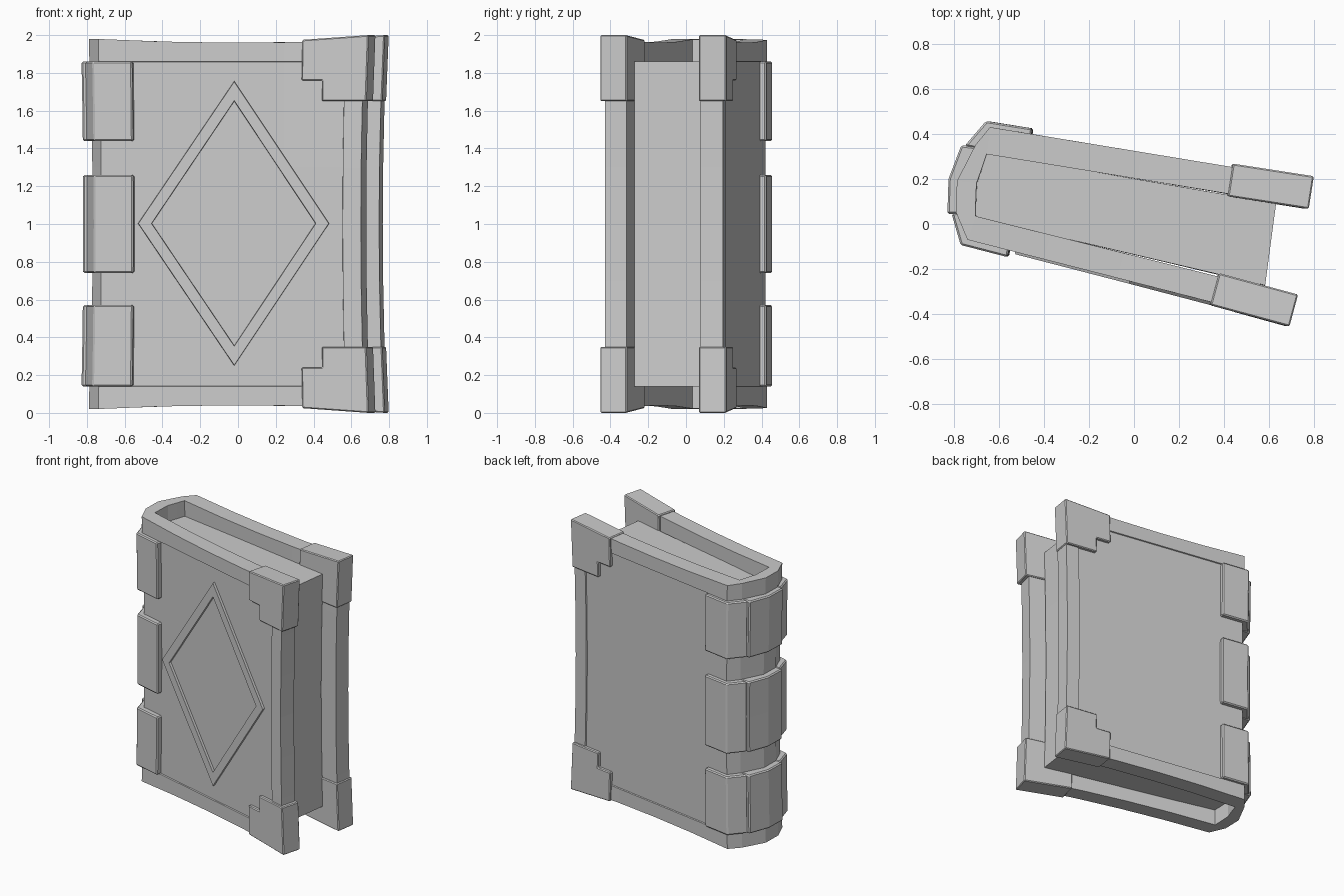
import bpy
import bmesh
from mathutils import Vector

if "Cube" in bpy.data.objects:
    bpy.data.objects.remove(bpy.data.objects["Cube"], do_unlink=True)

grey = bpy.data.materials.new("plain grey")
grey.use_nodes = True
grey.diffuse_color = (0.6, 0.6, 0.6, 1)
grey.node_tree.nodes["Principled BSDF"].inputs["Base Color"].default_value = (0.6, 0.6, 0.6, 1)


def finish(name, bm, bevel=0.0):
    """Flare the shape towards top and bottom, then make the object."""
    for v in bm.verts:
        amount = 0.03 if v.co.x > 0 else 0.015
        v.co.x *= 1 + amount * ((v.co.z - 1) ** 2 - 1)
    bmesh.ops.recalc_face_normals(bm, faces=bm.faces[:])
    mesh = bpy.data.meshes.new(name)
    bm.to_mesh(mesh)
    bm.free()
    mesh.materials.append(grey)
    obj = bpy.data.objects.new(name, mesh)
    bpy.context.collection.objects.link(obj)
    if bevel:
        mod = obj.modifiers.new("soft edges", "BEVEL")
        mod.width = bevel
        mod.segments = 1
        mod.limit_method = 'ANGLE'
        mod.angle_limit = 0.7
    return obj


def wall(outer, inner, levels, sag=0.0):
    """Upright wall between two plan paths; returns bmesh and outer face grid."""
    bm = bmesh.new()

    def sheet(path):
        columns = []
        for x, y in path:
            col = []
            for i, z in enumerate(levels):
                dip = sag * max(0, 1 - (x / 0.75) ** 2)
                if i == 0:
                    z += dip
                elif i == len(levels) - 1:
                    z -= dip
                col.append(bm.verts.new((x, y, z)))
            columns.append(col)
        return columns

    a, b = sheet(outer), sheet(inner)
    n, m = len(outer), len(levels)
    skin = {}
    for i in range(n - 1):
        for j in range(m - 1):
            skin[i, j] = bm.faces.new((a[i][j], a[i + 1][j], a[i + 1][j + 1], a[i][j + 1]))
            bm.faces.new((b[i][j], b[i][j + 1], b[i + 1][j + 1], b[i + 1][j]))
        for j in (0, m - 1):
            bm.faces.new((a[i][j], b[i][j], b[i + 1][j], a[i + 1][j]))
    for i in (0, n - 1):
        for j in range(m - 1):
            bm.faces.new((a[i][j], a[i][j + 1], b[i][j + 1], b[i][j]))
    bmesh.ops.recalc_face_normals(bm, faces=bm.faces[:])
    return bm, skin


def divide(start, end, steps):
    """Points from start towards end, end left out."""
    s, e = Vector(start), Vector(end)
    return [tuple(s.lerp(e, t)) for t in steps]


# Cover: both boards and the spine in one wall, with a sunken outer panel
steps = (0, 0.07, 0.3, 0.53, 0.76)
back_steps = [1 - t for t in reversed(steps)]
outer = divide((0.67, -0.43), (-0.74, -0.07), steps)
outer += [(-0.74, -0.07), (-0.79, 0.05), (-0.787, 0.19), (-0.705, 0.35), (-0.64, 0.43)]
outer += divide((-0.64, 0.43), (0.79, 0.195), back_steps)
inner = divide((0.70, -0.314), (-0.705, 0.035), steps)
inner += [(-0.705, 0.035), (-0.704, 0.08), (-0.70, 0.18), (-0.675, 0.25), (-0.655, 0.31)]
inner += divide((-0.655, 0.31), (0.77, 0.077), back_steps)
levels = [0.02, 0.14, 0.4, 0.7, 1, 1.3, 1.6, 1.86, 1.98]
bm, skin = wall(outer, inner, levels, sag=0.02)
panel = [f for (i, j), f in skin.items()
         if 0 < i < len(outer) - 2 and 0 < j < len(levels) - 2]
bmesh.ops.inset_region(bm, faces=panel, thickness=0.003, depth=-0.008, use_even_offset=True)
finish("cover", bm)

# Page block
bm = bmesh.new()
plan = [(-0.71, 0.03), (0.587, -0.272), (0.636, 0.092), (-0.66, 0.315), (-0.705, 0.18)]
rings = [[bm.verts.new((x, y, z)) for x, y in plan] for z in (0.14, 0.6, 1, 1.4, 1.86)]
for low, high in zip(rings, rings[1:]):
    for i in range(len(plan)):
        k = (i + 1) % len(plan)
        bm.faces.new((low[i], low[k], high[k], high[i]))
bm.faces.new(rings[0])
bm.faces.new(rings[-1])
finish("pages", bm)

# Raised bands round the spine, each in three pieces
pieces = {
    "front": ([(-0.564, -0.147), (-0.773, -0.093), (-0.813, 0.045)],
              [(-0.555, -0.10), (-0.72, -0.05), (-0.75, 0.06)]),
    "middle": ([(-0.832, 0.045), (-0.827, 0.2), (-0.77, 0.35)],
               [(-0.76, 0.045), (-0.75, 0.19), (-0.69, 0.34)]),
    "back": ([(-0.755, 0.347), (-0.66, 0.457), (-0.453, 0.424)],
             [(-0.68, 0.33), (-0.63, 0.41), (-0.46, 0.38)]),
}
for place, low, high in (("lower", 0.14, 0.57), ("centre", 0.74, 1.26), ("upper", 1.44, 1.86)):
    for part, (out, inn) in pieces.items():
        bm, _ = wall(out, inn, [low, (low + high) / 2, high])
        finish(f"{place}_band_{part}", bm, 0.008)

# Stepped corner caps
cap = [(0, 1.76), (0.115, 1.76), (0.115, 1.65), (0.363, 1.65), (0.363, 2), (0, 1.975)]
boards = {"front": ((0.34, -0.36), (0.69, -0.455), 1), "back": ((0.44, 0.268), (0.82, 0.209), -1)}
for board, (start, end, side) in boards.items():
    o = Vector((*start, 0))
    d = (Vector((*end, 0)) - o).normalized()
    across = Vector((-d.y, d.x, 0)) * side * 0.147
    for place in ("top", "bottom"):
        bm = bmesh.new()
        loops = []
        for shift in (Vector(), across):
            loop = []
            for s, z in cap:
                p = o + d * s + shift
                p.z = z if place == "top" else 2 - z
                loop.append(bm.verts.new(p))
            bm.faces.new(loop)
            loops.append(loop)
        for i in range(len(cap)):
            k = (i + 1) % len(cap)
            bm.faces.new((loops[0][i], loops[0][k], loops[1][k], loops[1][i]))
        finish(f"{board}_{place}_corner", bm, 0.006)

# Raised diamond frame on the front board
bm = bmesh.new()


def diamond(half_w, half_h, lift):
    ring = []
    for sx, sz in ((1, 0), (0, 1), (-1, 0), (0, -1)):
        x = -0.02 + sx * half_w
        y = -0.07 - 0.255 * (x + 0.74) - lift
        ring.append(bm.verts.new((x, y, 1.003 + sz * half_h)))
    return ring


rings = [diamond(0.52, 0.757, -0.03), diamond(0.515, 0.75, 0.012),
         diamond(0.445, 0.65, 0.012), diamond(0.44, 0.643, -0.03)]
for r in range(4):
    p, q = rings[r], rings[(r + 1) % 4]
    for i in range(4):
        k = (i + 1) % 4
        bm.faces.new((p[i], p[k], q[k], q[i]))
finish("diamond_frame", bm)
